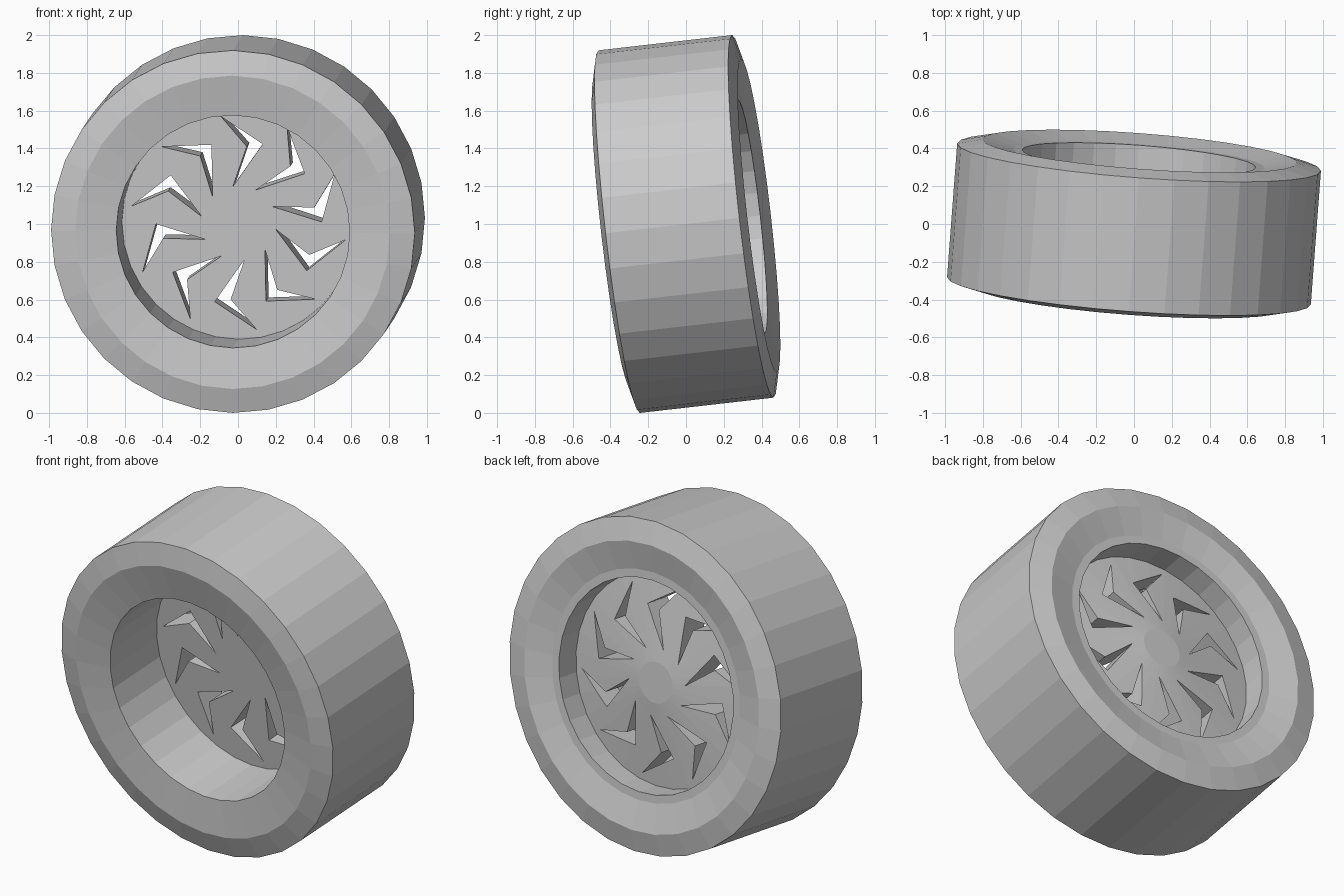
import bpy
import bmesh
from math import cos, sin, radians, tau
from mathutils import Matrix, Vector

cube = bpy.data.objects.get("Cube")
if cube:
    bpy.data.objects.remove(cube)

SIDES = 32

# Single grey material
grey = bpy.data.materials.new("plain grey")
grey.use_nodes = True
COLOUR = (0.6, 0.6, 0.6, 1)
grey.diffuse_color = COLOUR
grey.node_tree.nodes["Principled BSDF"].inputs["Base Color"].default_value = COLOUR

# Wheel frame: local z is the axle pointing to the front, slightly tilted
axle = -Vector((0.075, 0.99, 0.113)).normalized()
across = Vector((1, 0, 0))
across = (across - axle * across.dot(axle)).normalized()
up = axle.cross(across)
frame = Matrix.Translation((0, 0, 1)) @ Matrix((across, up, axle)).transposed().to_4x4()


def add_object(name, bm):
    bmesh.ops.recalc_face_normals(bm, faces=bm.faces)
    mesh = bpy.data.meshes.new(name)
    bm.to_mesh(mesh)
    bm.free()
    mesh.materials.append(grey)
    obj = bpy.data.objects.new(name, mesh)
    obj.matrix_world = frame
    bpy.context.collection.objects.link(obj)
    return obj


def lathe(name, profile, closed):
    """Turn (radius, height) points about the axle; open profiles get flat caps."""
    bm = bmesh.new()
    rings = [[bm.verts.new((r * cos(tau * i / SIDES), r * sin(tau * i / SIDES), z))
              for i in range(SIDES)] for r, z in profile]
    pairs = list(zip(rings, rings[1:]))
    if closed:
        pairs.append((rings[-1], rings[0]))
    else:
        bm.faces.new(rings[0])
        bm.faces.new(rings[-1])
    for a, b in pairs:
        for i in range(SIDES):
            j = (i + 1) % SIDES
            bm.faces.new((a[i], a[j], b[j], b[i]))
    return add_object(name, bm)


# Tyre with bulged sidewalls and a small lip at the back
lathe("tyre", [(0.62, 0.357), (0.835, 0.39), (0.966, 0.357),
               (0.966, -0.357), (0.835, -0.39), (0.668, -0.35),
               (0.62, -0.35)], True)

# Rim disc: flat front, shallow cone and hub at the back
disc = lathe("rim_disc", [(0.62, -0.05), (0.62, -0.2), (0.12, -0.265)], False)

# Ten bent slots cut through the disc
SLOT = [(0.197, 27), (0.41, 12), (0.575, 27.5), (0.44, 1.2)]
COUNT = 10
bm = bmesh.new()
for k in range(COUNT):
    turn = k * 360 / COUNT
    flat = [(r * cos(radians(a + turn)), r * sin(radians(a + turn))) for r, a in SLOT]
    top, bottom = [[bm.verts.new((x, y, z)) for x, y in flat] for z in (0.1, -0.4)]
    bm.faces.new(top)
    bm.faces.new(bottom)
    for i in range(len(flat)):
        j = (i + 1) % len(flat)
        bm.faces.new((top[i], top[j], bottom[j], bottom[i]))
cutter = add_object("slot_cutter", bm)
cutter.hide_render = True
cutter.hide_viewport = True
cutter.display_type = 'WIRE'

cut = disc.modifiers.new("slots", 'BOOLEAN')
cut.operation = 'DIFFERENCE'
cut.solver = 'EXACT'
cut.object = cutter
